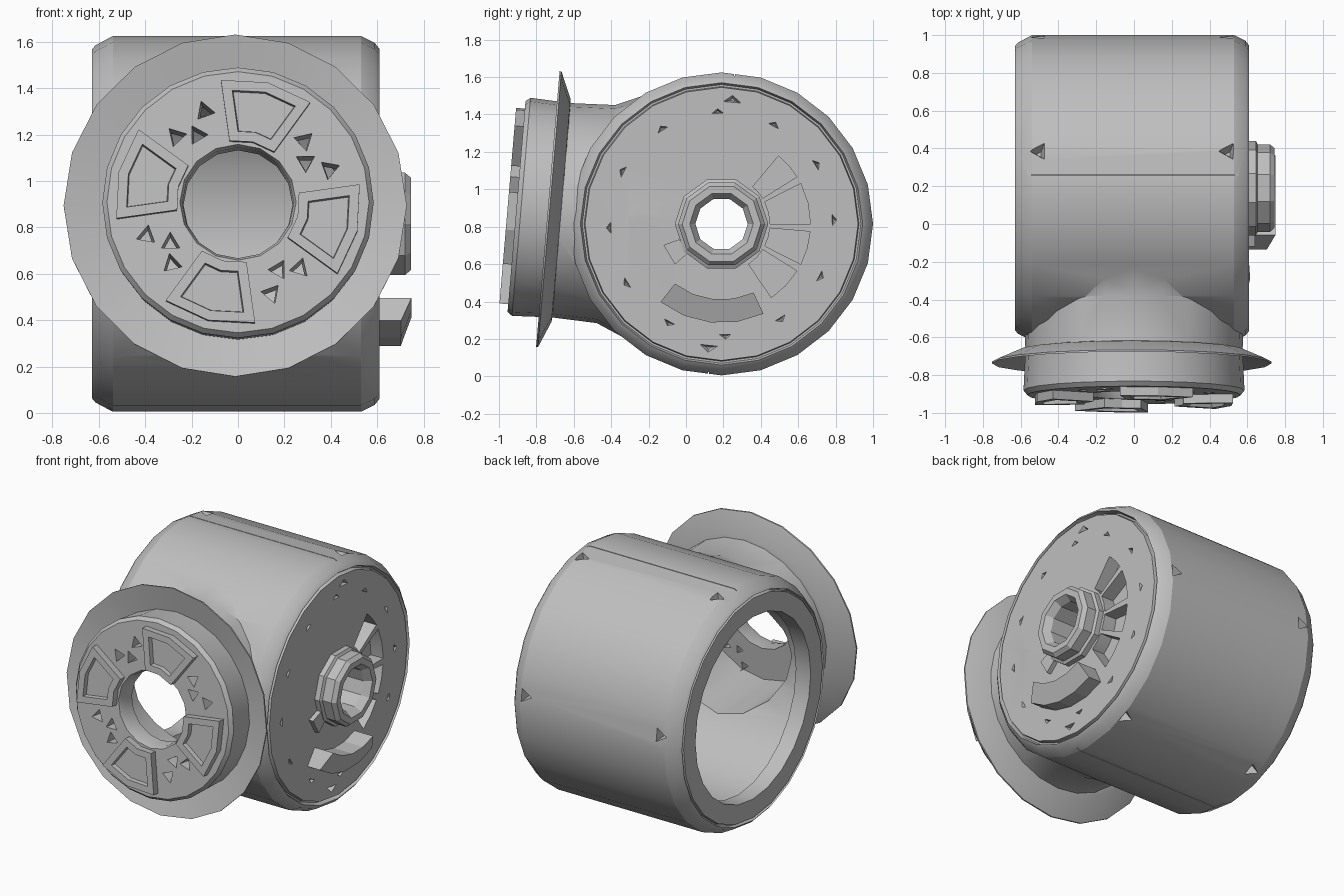
import bpy, bmesh, math
from mathutils import Matrix, Vector

old = bpy.data.objects.get("Cube")
if old:
    bpy.data.objects.remove(old, do_unlink=True)

grey = bpy.data.materials.new("plain grey")
grey.use_nodes = True
grey.diffuse_color = (0.52, 0.52, 0.52, 1)
grey.node_tree.nodes["Principled BSDF"].inputs["Base Color"].default_value = (0.52, 0.52, 0.52, 1)

CENTRE = Vector((0, 0.19, 0.815))
TILT = 0.085


def frame(x_axis, y_axis, z_axis):
    m = Matrix((x_axis, y_axis, z_axis)).transposed().to_4x4()
    return Matrix.Translation(CENTRE) @ m


# Drum frame: local z runs along +x.  Neck frame: local z runs out of the front.
DRUM = frame((0, 1, 0), (0, 0, 1), (1, 0, 0))
NECK = frame((1, 0, 0), (0, math.sin(TILT), math.cos(TILT)),
             (0, -math.cos(TILT), math.sin(TILT)))


def finish(bm, name, matrix):
    bm.transform(matrix)
    bmesh.ops.recalc_face_normals(bm, faces=bm.faces)
    mesh = bpy.data.meshes.new(name)
    bm.to_mesh(mesh)
    bm.free()
    obj = bpy.data.objects.new(name, mesh)
    bpy.context.collection.objects.link(obj)
    mesh.materials.append(grey)
    return obj


def lathe(name, profile, sides, matrix, ring=False, shape=None):
    """Turn (radius, height) points round local z; ring closes the profile on itself."""
    bm = bmesh.new()
    loops = [[bm.verts.new((r * math.cos(math.tau * i / sides),
                            r * math.sin(math.tau * i / sides), h))
              for i in range(sides)] for r, h in profile]
    pairs = list(zip(loops, loops[1:]))
    if ring:
        pairs.append((loops[-1], loops[0]))
    else:
        bm.faces.new(loops[0])
        bm.faces.new(loops[-1])
    for a, b in pairs:
        for i in range(sides):
            j = (i + 1) % sides
            bm.faces.new((a[i], a[j], b[j], b[i]))
    if shape:
        for v in bm.verts:
            shape(v)
    return finish(bm, name, matrix)


def sector(name, r0, r1, a0, a1, h0, h1, matrix, steps=2, pocket=None, drop=0):
    """Keystone-shaped prism; the top may hold a pocket or drop towards its outer edge."""
    bm = bmesh.new()
    angles = [math.radians(a0 + (a1 - a0) * i / steps) for i in range(steps + 1)]
    outline = [(r1, a) for a in angles] + [(r0, a) for a in reversed(angles)]
    low, top = [[bm.verts.new((r * math.cos(a), r * math.sin(a), h)) for r, a in outline]
                for h in (h0, h1)]
    bmesh.ops.translate(bm, verts=top[:steps + 1], vec=(0, 0, -drop))
    n = len(outline)
    for i in range(n):
        j = (i + 1) % n
        bm.faces.new((low[i], low[j], top[j], top[i]))
    bm.faces.new(low[::-1])
    lid = bm.faces.new(top)
    bm.normal_update()
    if pocket:
        for width in (pocket[0], 0.004):
            bmesh.ops.inset_region(bm, faces=[lid], thickness=width, use_even_offset=True)
        bmesh.ops.translate(bm, verts=lid.verts, vec=(0, 0, -pocket[1]))
    return finish(bm, name, matrix)


def boolean(target, tool, mode="DIFFERENCE"):
    mod = target.modifiers.new("cut", "BOOLEAN")
    mod.operation, mod.solver, mod.object = mode, "EXACT", tool
    bpy.ops.object.select_all(action="DESELECT")
    bpy.context.view_layer.objects.active = target
    target.select_set(True)
    bpy.ops.object.modifier_apply(modifier=mod.name)
    bpy.data.objects.remove(tool, do_unlink=True)


def dimple(matrix, size, depth):
    """Small three-sided cutter whose point sinks below local z = 0."""
    return lathe("dimple_cutter", [(size * 0.3, -depth), (size * 1.1, depth * 0.3)], 3, matrix)


# Drum with chamfered ends and a fine groove round each end face
housing = lathe("housing", [(0.735, -0.63), (0.738, -0.605), (0.746, -0.605), (0.752, -0.63),
                            (0.77, -0.615), (0.81, -0.54), (0.81, 0.53), (0.78, 0.59),
                            (0.755, 0.61), (0.745, 0.58), (0.735, 0.58), (0.73, 0.61)], 24, DRUM)


# Neck, flaring up and down into the drum
def flare(v):
    if v.co.z < 0.5:
        v.co.y *= 1.05


neck = lathe("neck", [(0.595, 0.2), (0.615, 0.48), (0.585, 0.62), (0.575, 0.86),
                      (0.585, 1.075), (0.565, 1.1)], 24, NECK, shape=flare)
boolean(housing, neck, "UNION")

# Hollow interior, open at one side and through the neck
boolean(housing, lathe("bore", [(0.61, -0.8), (0.61, -0.52), (0.67, -0.5), (0.67, 0.46)], 24, DRUM))
boolean(housing, lathe("neck_bore", [(0.45, 0.05), (0.45, 0.98), (0.235, 0.981),
                                     (0.24, 1.07), (0.262, 1.13)], 16, NECK))
boolean(housing, lathe("hub_bore", [(0.15, 0.3), (0.15, 0.8)], 8, DRUM))

# Fan of recessed windows beside the hub
for a0, a1 in ((32, 50), (0, 27), (-27, -5), (-56, -32)):
    boolean(housing, sector("window_cutter", 0.26, 0.475, a0, a1, 0.52, 0.7, DRUM))

# Notches on the hub face, with a larger pair near the top and bottom
notches = [(i * 30 + 2, 0.6, 0.03) for i in range(12)] + [(85, 0.665, 0.045), (264, 0.665, 0.045)]
for angle, radius, size in notches:
    m = DRUM @ Matrix.Rotation(math.radians(angle), 4, "Z") \
        @ Matrix.Translation((radius, 0, 0.61)) @ Matrix.Diagonal((0.6, 1.3, 1, 1))
    boolean(housing, dimple(m, size, 0.03))

# Screw dimples round the drum wall
for angle in (76, 6, -66):
    for x in (-0.5, 0.5):
        m = DRUM @ Matrix.Rotation(math.radians(angle), 4, "Z") \
            @ Matrix.Translation((0.805, 0, x)) @ Matrix.Rotation(math.pi / 2, 4, "Y")
        boolean(housing, dimple(m, 0.055, 0.07))

# Screw holes through the neck plate, between the pads
for quarter in range(4):
    for radius, angle, size in ((0.39, 43, 0.05), (0.34, 31, 0.05), (0.42, 20, 0.05)):
        m = NECK @ Matrix.Rotation(math.radians(angle + 90 * quarter), 4, "Z") \
            @ Matrix.Translation((radius, 0, 1.1))
        boolean(housing, dimple(m, size, 0.25))

# Seam where the two halves of the drum meet
for y, z in ((0.26, 1.64), (0.12, -0.01)):
    bm = bmesh.new()
    bmesh.ops.create_cube(bm, size=1)
    boolean(housing, finish(bm, "seam_cutter", Matrix.Translation((-0.01, y, z))
                            @ Matrix.Diagonal((1.12, 0.005, 0.07, 1))))

# Thin flange round the neck, dished towards the front
flange = lathe("flange", [(0.55, 0.855), (0.6, 0.862), (0.74, 0.922), (0.74, 0.932), (0.55, 0.885)],
               20, NECK @ Matrix.Translation((-0.012, 0, 0)), ring=True)

# Four pocketed pads on the neck face
for i in range(4):
    mid = 76 + 90 * i
    sector("face_pad", 0.265, 0.53, mid - 22, mid + 22, 1.08, 1.147, NECK, pocket=(0.042, 0.03))

# Stepped hub with an open middle
hub = lathe("hub", [(0.14, 0.45), (0.25, 0.45), (0.25, 0.645), (0.232, 0.655), (0.232, 0.72),
                    (0.21, 0.745), (0.17, 0.745), (0.14, 0.7)], 10, DRUM, ring=True)

# Curved tab below the hub and small stop beside it
sector("curved_tab", 0.405, 0.53, 232, 295, 0.58, 0.748, DRUM, steps=4, drop=0.045)
sector("small_stop", 0.24, 0.33, 200, 221, 0.58, 0.64, DRUM, steps=1)

# Smooth the turned parts, keeping their edges crisp
bpy.ops.object.select_all(action="DESELECT")
for obj in (housing, flange):
    obj.select_set(True)
bpy.context.view_layer.objects.active = housing
bpy.ops.object.shade_smooth_by_angle(angle=math.radians(25))
